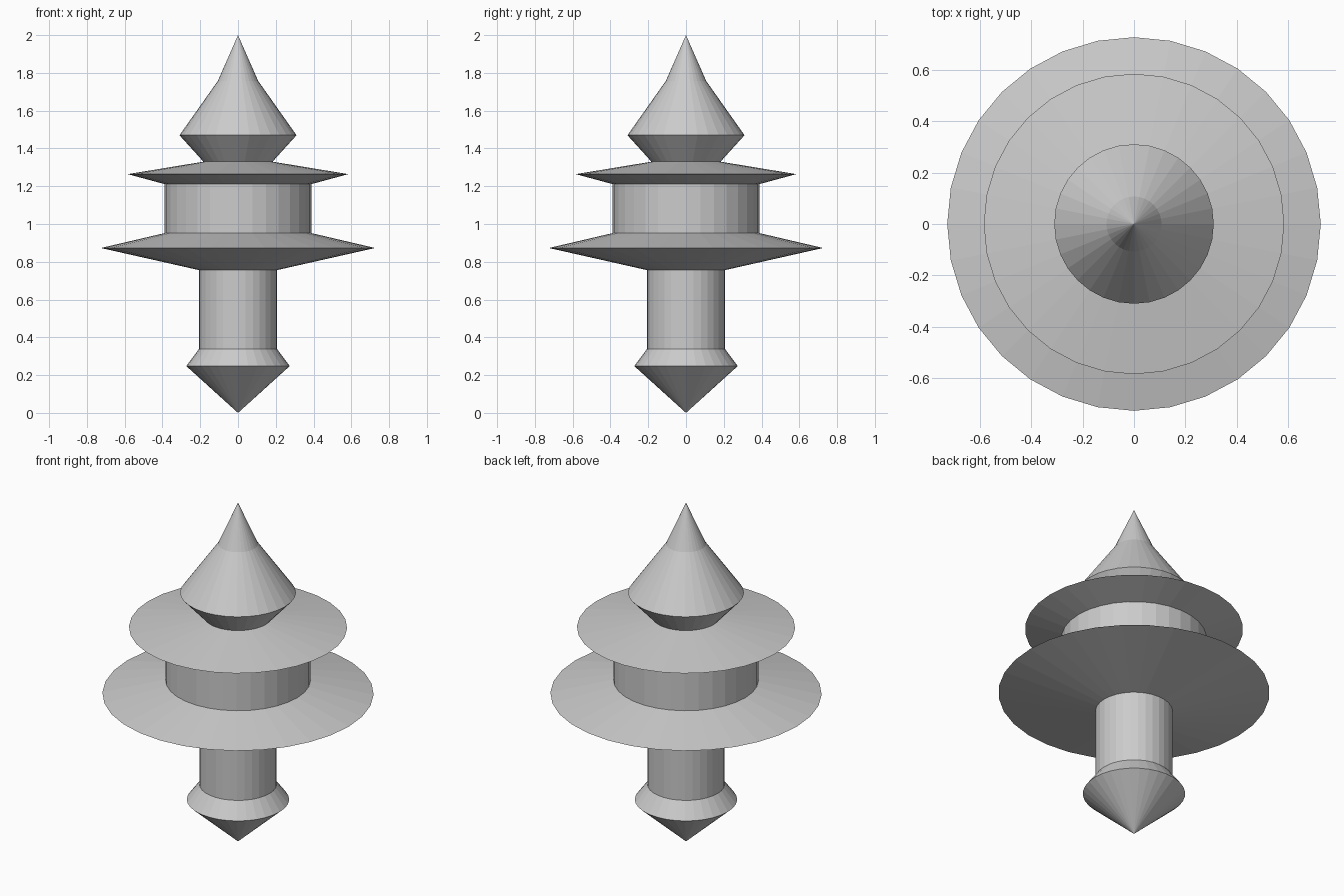
import bpy, bmesh
from math import cos, sin, tau

if "Cube" in bpy.data.objects:
    bpy.data.objects.remove(bpy.data.objects["Cube"])

SIDES = 32


def lathe(name, profile):
    """Revolve (radius, z) points around z; a zero radius becomes a single tip."""
    bm = bmesh.new()
    rings = []
    for r, z in profile:
        if r == 0:
            rings.append([bm.verts.new((0, 0, z))] * SIDES)
        else:
            rings.append([bm.verts.new((r * cos(tau * i / SIDES), r * sin(tau * i / SIDES), z))
                          for i in range(SIDES)])
    for low, high in zip(rings, rings[1:]):
        for i in range(SIDES):
            j = (i + 1) % SIDES
            corners = dict.fromkeys((low[i], low[j], high[j], high[i]))
            bm.faces.new(list(corners))
    mesh = bpy.data.meshes.new(name)
    bm.to_mesh(mesh)
    bm.free()
    obj = bpy.data.objects.new(name, mesh)
    bpy.context.collection.objects.link(obj)
    return obj


# Stacked parts share their rims, so together they form one closed outer skin
lathe("bottom_point", [(0, 0), (0.274, 0.248), (0.207, 0.338)])
lathe("stem", [(0.207, 0.338), (0.207, 0.756)])
lathe("lower_disc", [(0.207, 0.756), (0.726, 0.873), (0.388, 0.952)])
lathe("drum", [(0.388, 0.952), (0.388, 1.211)])
lathe("upper_disc", [(0.388, 1.211), (0.584, 1.264), (0.183, 1.33)])
lathe("top_spire", [(0.183, 1.33), (0.31, 1.47), (0.107, 1.757), (0, 2.0)])
